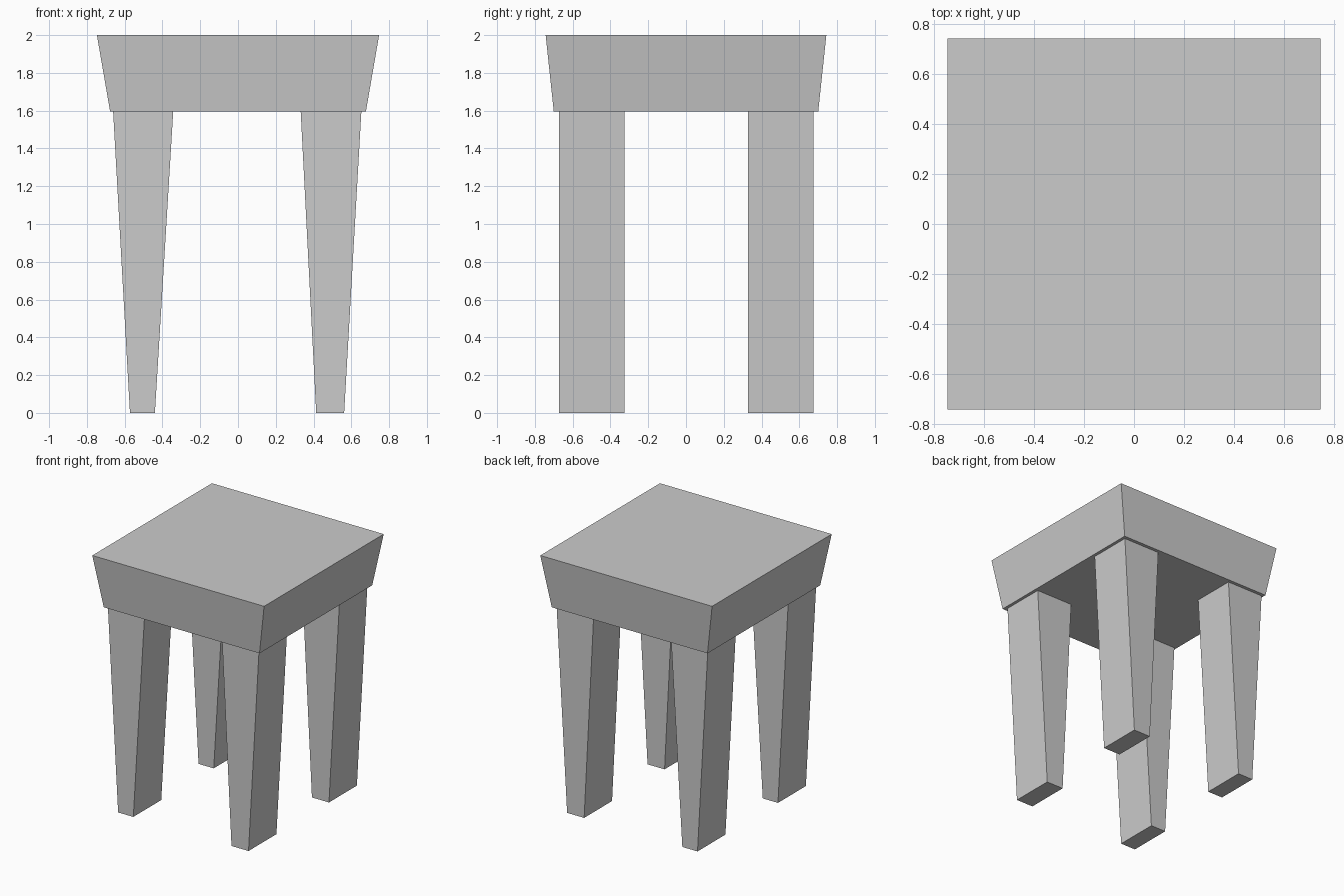
import bpy, bmesh

if "Cube" in bpy.data.objects:
    bpy.data.objects.remove(bpy.data.objects["Cube"])


def tapered_box(name, bottom, top):
    """Box between two rectangles, each given as (x0, x1, y0, y1, z)."""
    bm = bmesh.new()
    rings = []
    for x0, x1, y0, y1, z in (bottom, top):
        rings.append([bm.verts.new((x, y, z))
                      for x, y in ((x0, y0), (x1, y0), (x1, y1), (x0, y1))])
    low, high = rings
    bm.faces.new(low[::-1])
    bm.faces.new(high)
    for i in range(4):
        j = (i + 1) % 4
        bm.faces.new((low[i], low[j], high[j], high[i]))
    mesh = bpy.data.meshes.new(name)
    bm.to_mesh(mesh)
    bm.free()
    obj = bpy.data.objects.new(name, mesh)
    bpy.context.collection.objects.link(obj)
    return obj


SEAT_Z = 1.595

# Thick seat, flaring towards the top
tapered_box("seat", (-0.677, 0.677, -0.70, 0.70, SEAT_Z),
            (-0.747, 0.747, -0.743, 0.743, 2.0))

# Legs taper in x only: (bottom x range, top x range) for each side
leg_x = {"left": ((-0.572, -0.44), (-0.661, -0.343)),
         "right": ((0.414, 0.562), (0.332, 0.653))}
leg_y = {"front": (-0.672, -0.325), "back": (0.327, 0.674)}

for side, (foot, head) in leg_x.items():
    for end, depth in leg_y.items():
        tapered_box(f"{end}_{side}_leg", (*foot, *depth, 0.0),
                    (*head, *depth, SEAT_Z))
